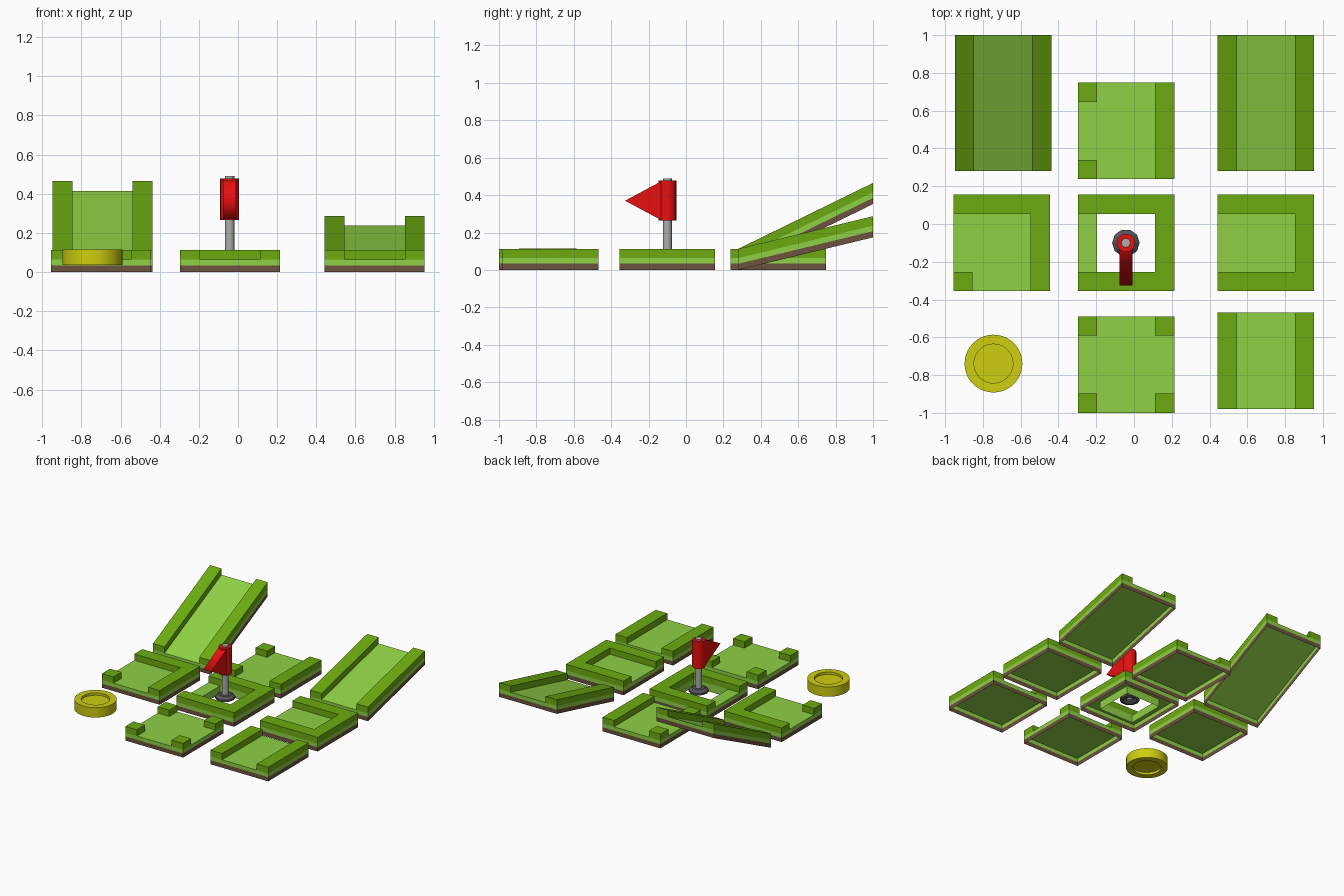
import bpy, bmesh, math
from mathutils import Vector

if "Cube" in bpy.data.objects:
    bpy.data.objects.remove(bpy.data.objects["Cube"])


def mat(name, r, g, b):
    m = bpy.data.materials.new(name)
    m.diffuse_color = (r, g, b, 1)
    m.use_nodes = True
    m.node_tree.nodes["Principled BSDF"].inputs["Base Color"].default_value = m.diffuse_color
    return m


CURB = mat("curb_green", 0.15, 0.41, 0.005)
GRASS = mat("grass_green", 0.275, 0.638, 0.06)
SOIL = mat("soil_brown", 0.15, 0.085, 0.05)
RED = mat("flag_red", 0.80, 0.005, 0.005)
GOLD = mat("gold", 0.62, 0.61, 0.005)
STEEL = mat("steel", 0.42, 0.42, 0.43)
DARK = mat("dark_steel", 0.09, 0.09, 0.1)

BAND, FLOOR, TOP, RIM, SIDE = 0.033, 0.063, 0.113, 0.102, 0.511


def finish(bm, name, mats):
    me = bpy.data.meshes.new(name)
    bm.to_mesh(me)
    bm.free()
    for m in mats:
        me.materials.append(m)
    ob = bpy.data.objects.new(name, me)
    bpy.context.collection.objects.link(ob)
    return ob


def tile(name, x0, y0, rows, length=SIDE, rise=0.0):
    """Course tile from a 3x3 plan, north row first: # curb, . floor, o hole."""
    bm = bmesh.new()
    xs = [x0, x0 + RIM, x0 + SIDE - RIM, x0 + SIDE]
    ys = [y0, y0 + RIM, y0 + length - RIM, y0 + length]
    plan = rows.split()[::-1]

    def kind(i, j):
        return plan[j][i] if 0 <= i < 3 and 0 <= j < 3 else " "

    height = {"#": TOP, ".": FLOOR, "o": 0, " ": 0}

    def quad(pts, n, m):
        f = bm.faces.new([bm.verts.new(p) for p in pts])
        f.normal_update()
        if f.normal.dot(Vector(n)) < 0:
            f.normal_flip()
        f.material_index = m

    for j in range(3):
        for i in range(3):
            k = kind(i, j)
            if k == "o":
                continue
            c = [(xs[i], ys[j]), (xs[i + 1], ys[j]), (xs[i + 1], ys[j + 1]), (xs[i], ys[j + 1])]
            # turf sheet, hollow below
            quad([(x, y, FLOOR) for x, y in c], (0, 0, 1), 1)
            if k == "#":
                quad([(x, y, TOP) for x, y in c], (0, 0, 1), 0)
            # side bands wherever the neighbour is lower
            for e, (dx, dy) in enumerate([(0, -1), (1, 0), (0, 1), (-1, 0)]):
                nk = kind(i + dx, j + dy)
                (ax, ay), (bx, by) = c[e], c[(e + 1) % 4]
                for lo, hi, m in [(0, BAND, 2), (BAND, FLOOR, 1), (FLOOR, TOP, 0)]:
                    if height[nk] <= lo and height[k] >= hi:
                        quad([(ax, ay, lo), (bx, by, lo), (bx, by, hi), (ax, ay, hi)],
                             (dx, dy, 0), 1 if nk == "o" and m == 2 else m)
    bmesh.ops.remove_doubles(bm, verts=bm.verts, dist=1e-5)
    # ramps are sheared upward to the back
    for v in bm.verts:
        v.co.z += rise * (v.co.y - y0) / length
    return finish(bm, name, [CURB, GRASS, SOIL])


def lathe(name, x, y, profile, sides, material, smooth=True):
    """Spin a (radius, z) profile about a vertical axis."""
    bm = bmesh.new()
    vs = [bm.verts.new((r, 0, z)) for r, z in profile]
    es = [bm.edges.new(p) for p in zip(vs, vs[1:])]
    bmesh.ops.spin(bm, geom=vs + es, cent=(0, 0, 0), axis=(0, 0, 1),
                   angle=math.tau, steps=sides)
    bmesh.ops.remove_doubles(bm, verts=bm.verts, dist=1e-5)
    bmesh.ops.dissolve_degenerate(bm, edges=bm.edges, dist=1e-6)
    bmesh.ops.recalc_face_normals(bm, faces=bm.faces)
    ob = finish(bm, name, [material])
    ob.location = (x, y, 0)
    if smooth:
        bpy.ops.object.select_all(action="DESELECT")
        ob.select_set(True)
        bpy.context.view_layer.objects.active = ob
        bpy.ops.object.shade_smooth_by_angle(angle=math.radians(40))
    return ob


L, M, R = -0.956, -0.297, 0.443

# ramps
tile("steep_ramp", -0.948, 0.28, "#.# #.# #.#", 0.72, 0.352)
tile("gentle_ramp", R, 0.28, "#.# #.# #.#", 0.72, 0.174)
# flat tiles
tile("side_junction_tile", M, 0.238, "#.# ..# #.#")
tile("corner_tile", L, -0.355, "### ..# #.#")
tile("hole_tile", M, -0.355, "### .o# ###")
tile("end_tile", R, -0.355, "### ..# ###")
tile("crossing_tile", M, -1.0, "#.# ... #.#")
tile("straight_tile", R, -0.98, "#.# #.# #.#")

# puck with a shallow recess on both faces
lathe("puck", -0.744, -0.739,
      [(0, 0.055), (0.103, 0.055), (0.103, 0.036), (0.153, 0.036),
       (0.153, 0.114), (0.103, 0.114), (0.103, 0.095), (0, 0.095)], 40, GOLD)

# flag: foot, pole, sleeve and pennant
FX, FY = -0.043, -0.1
lathe("flag_foot", FX, FY, [(0.05, 0.06), (0.073, 0.065), (0.073, 0.08),
                            (0.048, 0.098), (0.022, 0.098)], 10, DARK, False)
lathe("flag_pole", FX, FY, [(0, 0.065), (0.024, 0.065), (0.024, 0.49), (0, 0.49)], 16, STEEL)
lathe("flag_sleeve", FX, FY, [(0.024, 0.265), (0.048, 0.265), (0.048, 0.479),
                              (0.024, 0.479)], 20, RED)

# pennant: upper and lower faces blend smoothly at the tip, sides stay flat
bm = bmesh.new()
tri = [bm.verts.new((FX - 0.034, y, z)) for y, z in
       [(FY - 0.03, 0.475), (FY - 0.226, 0.37), (FY - 0.03, 0.265)]]
face = bm.faces.new(tri)
ext = bmesh.ops.extrude_face_region(bm, geom=[face], use_keep_orig=True)
for v in ext["geom"]:
    if isinstance(v, bmesh.types.BMVert):
        v.co.x += 0.068
bmesh.ops.recalc_face_normals(bm, faces=bm.faces)
for f in bm.faces:
    f.smooth = len(f.verts) == 4
for e in bm.edges:
    e.smooth = all(len(f.verts) == 4 for f in e.link_faces)
bmesh.ops.delete(bm, geom=[f for f in bm.faces if f.normal.y > 0.9], context="FACES_ONLY")
finish(bm, "flag_pennant", [RED])
